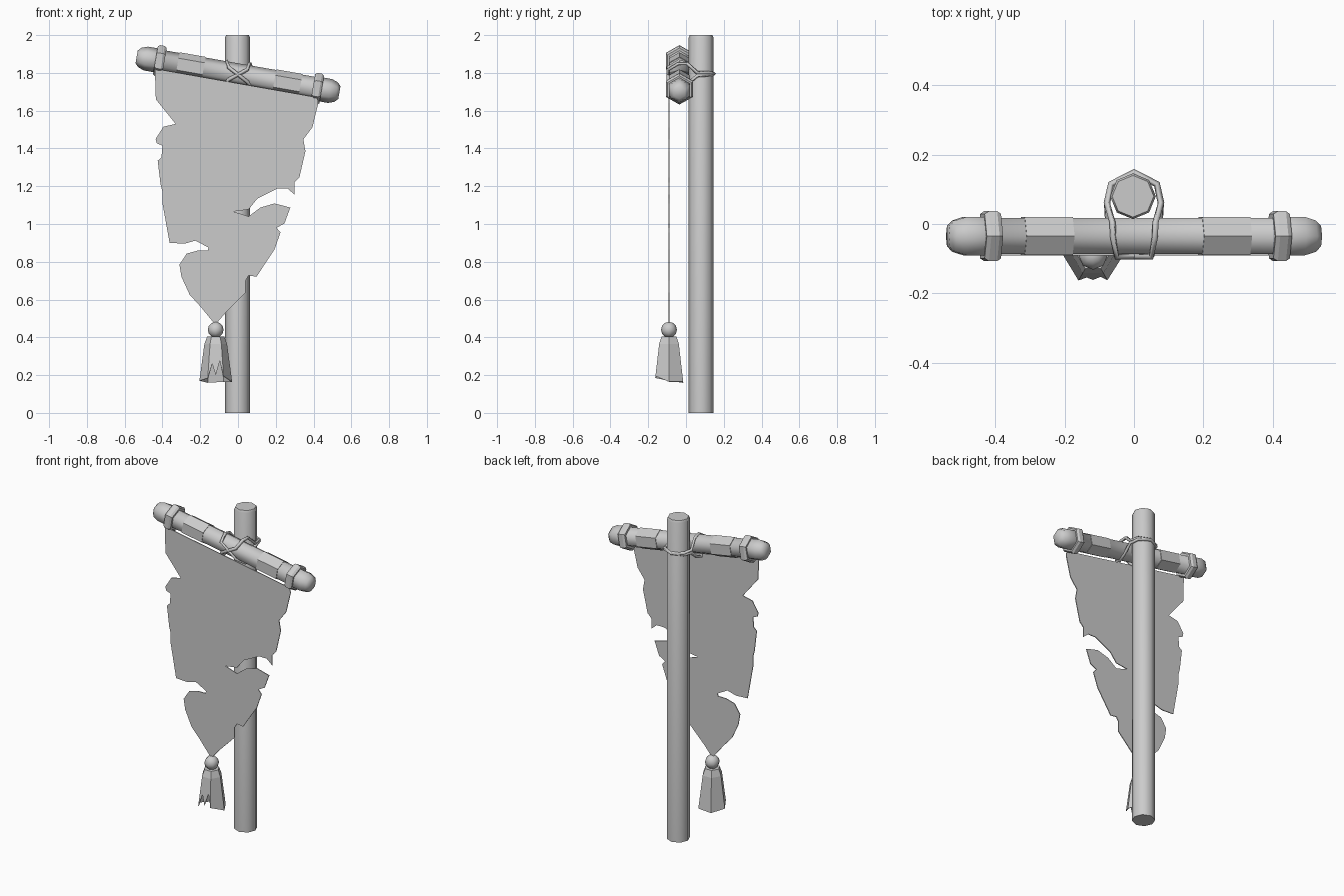
import bpy, bmesh, math
from mathutils import Matrix, Vector

if "Cube" in bpy.data.objects:
    bpy.data.objects.remove(bpy.data.objects["Cube"])


def finish(name, bm, smooth=None):
    bmesh.ops.recalc_face_normals(bm, faces=bm.faces)
    me = bpy.data.meshes.new(name)
    bm.to_mesh(me)
    bm.free()
    if smooth:
        for p in me.polygons:
            p.use_smooth = True
        me.set_sharp_from_angle(angle=math.radians(smooth))
    ob = bpy.data.objects.new(name, me)
    bpy.context.collection.objects.link(ob)
    return ob


def lathe(name, profile, sides, matrix, smooth=None, closed=False):
    """Rings of (radius, height) around z, capped or closed into a band."""
    bm = bmesh.new()
    rings = [[bm.verts.new(matrix @ Vector((r * math.cos(math.tau * i / sides),
                                            r * math.sin(math.tau * i / sides), h)))
              for i in range(sides)] for r, h in profile]
    pairs = list(zip(rings, rings[1:]))
    if closed:
        pairs.append((rings[-1], rings[0]))
    else:
        bm.faces.new(rings[0])
        bm.faces.new(rings[-1])
    for a, b in pairs:
        for i in range(sides):
            j = (i + 1) % sides
            bm.faces.new((a[i], a[j], b[j], b[i]))
    return finish(name, bm, smooth)


# upright pole
lathe("pole", [(.066, 0), (.066, 1.987), (.06, 2.0)], 8,
      Matrix.Translation((-.003, .08, 0)), 50)

# tilted crossbar with rounded ends
TILT = math.radians(10)
bar = Matrix.Translation((0, -.035, 1.79)) @ Matrix.Rotation(math.pi / 2 + TILT, 4, 'Y')
half = [(.06, .42), (.064, .425), (.064, .495), (.052, .528), (.034, .545)]
lathe("crossbar", [(r, -s) for r, s in reversed(half)] + half, 6, bar, 62)

# collars near both ends
for side, s in (("left", -.42), ("right", .426)):
    lathe(side + "_collar", [(.058, s - .024), (.074, s - .024), (.083, s - .012),
                             (.083, s + .012), (.074, s + .024), (.058, s + .024)],
          6, bar, closed=True)

# cloth loops holding the banner on the bar
for side, s0, s1 in (("left", -.325, -.185), ("right", .195, .335)):
    lathe(side + "_cloth_loop", [(.058, s0), (.0635, s0), (.0635, s1), (.058, s1)],
          6, bar, closed=True)

# torn banner: outline of (x, z), thickened
outline = [(-.44, 1.822), (-.435, 1.66), (-.33, 1.53), (-.395, 1.515), (-.436, 1.45),
           (-.43, 1.427), (-.40, 1.415), (-.405, 1.353), (-.425, 1.335), (-.41, 1.21),
           (-.40, 1.17), (-.40, 1.11), (-.362, .90), (-.283, .896), (-.225, .912),
           (-.156, .875), (-.16, .859), (-.214, .859), (-.272, .843), (-.31, .785),
           (-.299, .72), (-.256, .626), (-.198, .562), (-.12, .467), (-.066, .53),
           (.04, .637), (.04, .70), (.056, .727), (.098, .721), (.193, .865),
           (.225, .955), (.204, .98), (.246, 1.003), (.277, 1.087), (.193, 1.109),
           (.119, 1.087), (.056, 1.04), (-.024, 1.066), (.056, 1.077), (.103, 1.135),
           (.209, 1.188), (.262, 1.188), (.299, 1.156), (.299, 1.22), (.325, 1.247),
           (.357, 1.385), (.346, 1.448), (.394, 1.512), (.425, 1.64), (.42, 1.67)]
bm = bmesh.new()
face = bm.faces.new([bm.verts.new((x, -.0865, z)) for x, z in outline])
ext = bmesh.ops.extrude_face_region(bm, geom=[face])
bmesh.ops.translate(bm, vec=(0, -.005, 0),
                    verts=[g for g in ext["geom"] if isinstance(g, bmesh.types.BMVert)])
bmesh.ops.triangulate(bm, faces=[f for f in bm.faces if len(f.verts) > 4])
finish("torn_banner", bm)

# crossed rope lashing around pole and bar
path = [(-.078, .06, 1.80), (-.062, .005, 1.85), (-.06, -.04, 1.862), (-.05, -.094, 1.83),
        (.05, -.094, 1.752), (.075, -.04, 1.712), (.075, .005, 1.74), (.078, .06, 1.785),
        (.066, .115, 1.79), (0, .149, 1.795), (-.066, .115, 1.80)]
for name, sx in (("lashing_down", 1), ("lashing_up", -1)):
    cu = bpy.data.curves.new(name, 'CURVE')
    cu.dimensions = '3D'
    cu.bevel_depth = .01
    cu.bevel_resolution = 0
    sp = cu.splines.new('POLY')
    sp.points.add(len(path) - 1)
    sp.use_cyclic_u = True
    for p, (x, y, z) in zip(sp.points, path):
        lift = 0 if sx > 0 or y > 0 else (-.012 if x < 0 else .012)
        p.co = (x * sx, y, z + lift, 1)
    bpy.context.collection.objects.link(bpy.data.objects.new(name, cu))

# tassel bead
TASSEL = Vector((-.118, -.09, 0))
bm = bmesh.new()
bmesh.ops.create_uvsphere(bm, u_segments=8, v_segments=6, radius=.042,
                          matrix=Matrix.Translation(TASSEL + Vector((0, 0, .44))))
finish("tassel_bead", bm, 60)

# tassel skirt: open hexagonal bell, hem (corner position, z) torn at the front
hem = [(0, .165), (1, .165), (2, .16), (3, .17), (4, .185), (4.25, .26),
       (4.5, .2), (4.8, .275), (5, .195)]


def skirt_point(t, r, z):
    k, f = int(t), t - int(t)
    a, b = [Vector((r * math.cos(c * math.pi / 3), r * math.sin(c * math.pi / 3), z))
            for c in (k, k + 1)]
    return TASSEL + a.lerp(b, f)


bm = bmesh.new()
rows = [[bm.verts.new(skirt_point(t, r, z)) for t, _ in hem]
        for r, z in ((.045, .405), (.06, .365))]
rows.append([bm.verts.new(skirt_point(t, .06 + .027 * (.365 - z) / .2, z)) for t, z in hem])
bm.faces.new(rows[0])
for a, b in zip(rows, rows[1:]):
    for i in range(len(hem)):
        j = (i + 1) % len(hem)
        bm.faces.new((a[i], a[j], b[j], b[i]))
skirt = finish("tassel_skirt", bm)
mod = skirt.modifiers.new("thickness", 'SOLIDIFY')
mod.thickness = .004
